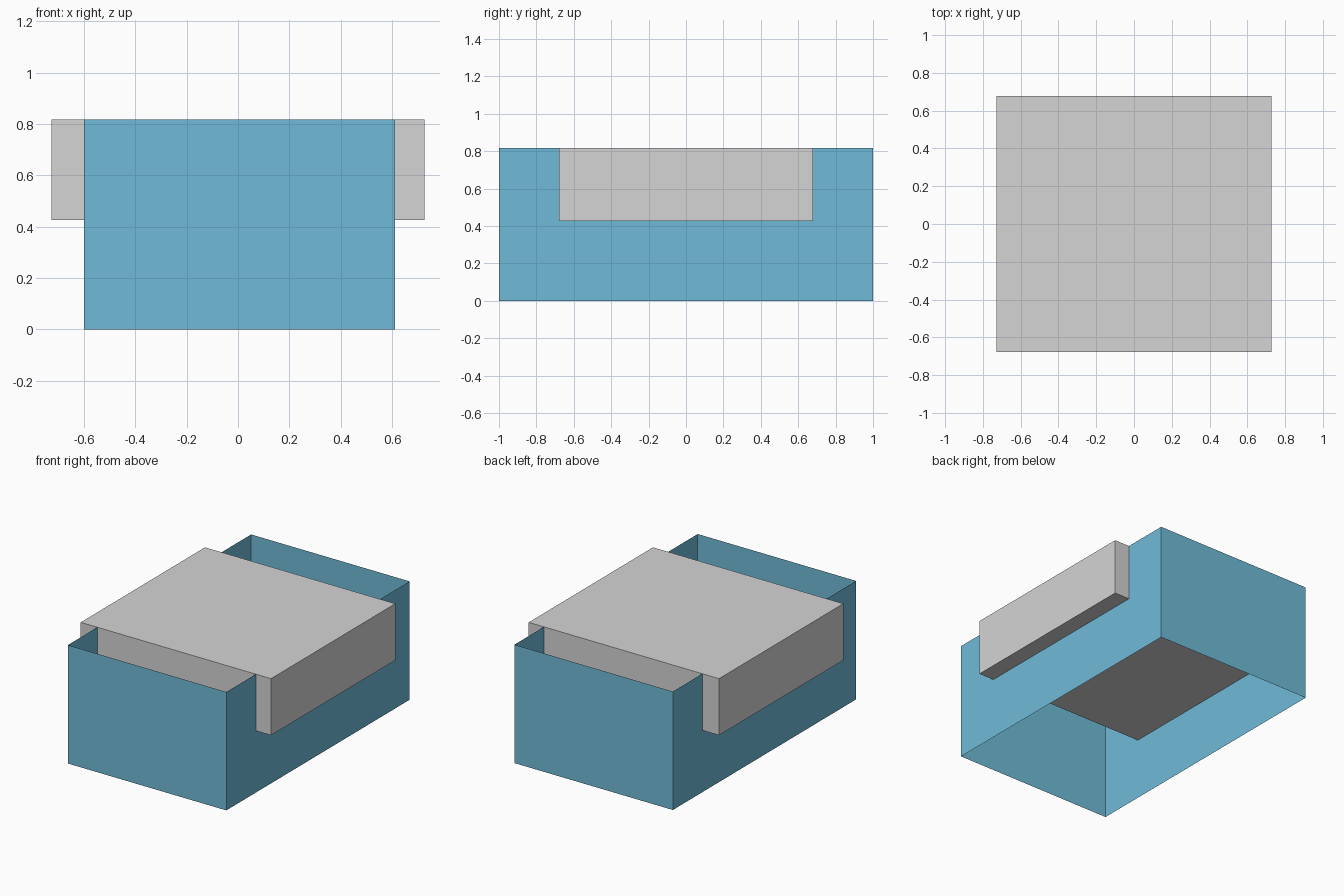
import bpy
import bmesh
from mathutils import Vector

cube = bpy.data.objects.get("Cube")
if cube:
    bpy.data.objects.remove(cube, do_unlink=True)


def material(name, colour):
    mat = bpy.data.materials.new(name)
    mat.use_nodes = True
    mat.diffuse_color = colour
    mat.node_tree.nodes["Principled BSDF"].inputs["Base Color"].default_value = colour
    return mat


def box(name, low, high, mat, open_ends=False):
    """Box between two corners, optionally without its top and bottom."""
    low, high = Vector(low), Vector(high)
    bm = bmesh.new()
    bmesh.ops.create_cube(bm, size=1)
    for v in bm.verts:
        v.co = (low + high) / 2 + v.co * (high - low)
    bm.normal_update()
    if open_ends:
        ends = [f for f in bm.faces if abs(f.normal.z) > 0.5]
        bmesh.ops.delete(bm, geom=ends, context="FACES_ONLY")
    mesh = bpy.data.meshes.new(name)
    bm.to_mesh(mesh)
    bm.free()
    mesh.materials.append(mat)
    obj = bpy.data.objects.new(name, mesh)
    bpy.context.collection.objects.link(obj)
    return obj


blue = material("sky blue", (0.16, 0.50, 0.69, 1))
grey = material("light grey", (0.66, 0.66, 0.66, 1))

# Thin sleeve, open above and below
box("outer_sleeve", (-0.6, -1, 0), (0.611, 1, 0.818), blue, open_ends=True)

# Solid block passing through both side walls, flush with the rim
box("cross_block", (-0.727, -0.678, 0.427), (0.727, 0.678, 0.818), grey)
